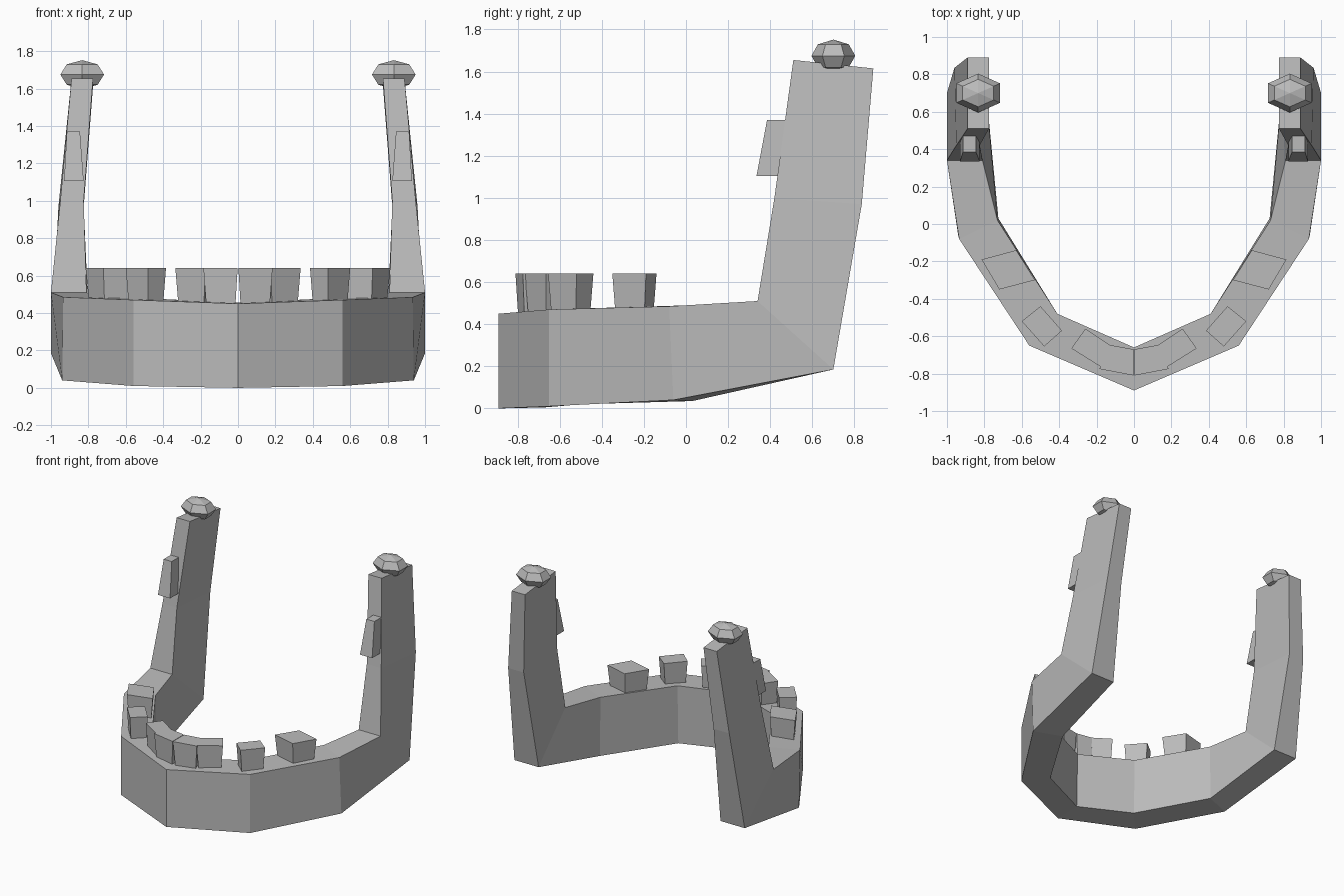
import bpy, bmesh, math
from mathutils import Vector

if "Cube" in bpy.data.objects:
    bpy.data.objects.remove(bpy.data.objects["Cube"])

bone = bpy.data.materials.new("bone grey")
bone.diffuse_color = (0.5, 0.5, 0.5, 1)
bone.use_nodes = True
bone.node_tree.nodes["Principled BSDF"].inputs["Base Color"].default_value = bone.diffuse_color


def add_object(name, bm):
    bmesh.ops.recalc_face_normals(bm, faces=bm.faces)
    mesh = bpy.data.meshes.new(name)
    bm.to_mesh(mesh)
    bm.free()
    mesh.materials.append(bone)
    obj = bpy.data.objects.new(name, mesh)
    bpy.context.collection.objects.link(obj)
    # Every part is paired left and right
    mirror = obj.modifiers.new("mirror", 'MIRROR')
    mirror.use_axis[0] = True
    mirror.use_clip = True
    return obj


def loft(name, sections, cap_start=True):
    bm = bmesh.new()
    rings = [[bm.verts.new(p) for p in s] for s in sections]
    for a, b in zip(rings, rings[1:]):
        n = len(a)
        for i in range(n):
            j = (i + 1) % n
            bm.faces.new((a[i], a[j], b[j], b[i]))
    if cap_start:
        bm.faces.new(rings[0])
    bm.faces.new(rings[-1])
    return add_object(name, bm)


# Jaw: outer top, inner top, inner bottom, outer bottom per section
loft("jaw_bone", [
    [(0, -0.89, 0.45), (0, -0.66, 0.455), (0, -0.67, 0.005), (0, -0.89, 0)],
    [(0.56, -0.65, 0.47), (0.41, -0.48, 0.475), (0.41, -0.49, 0.02), (0.56, -0.65, 0.01)],
    [(0.935, -0.08, 0.485), (0.73, 0.02, 0.49), (0.725, 0.03, 0.035), (0.94, -0.06, 0.04)],
    [(1.0, 0.34, 0.51), (0.81, 0.34, 0.51), (0.79, 0.70, 0.185), (1.0, 0.70, 0.185)],
    [(0.95, 0.42, 1.0), (0.825, 0.42, 1.0), (0.825, 0.835, 0.97), (0.96, 0.835, 0.97)],
    [(0.89, 0.51, 1.655), (0.775, 0.51, 1.655), (0.775, 0.89, 1.615), (0.89, 0.89, 1.615)],
], cap_start=False)


# Teeth: tapered blocks, wider at the biting surface
def tooth(name, outline, taper=0.85):
    pts = [Vector(p) for p in outline]
    mid = sum(pts, Vector((0, 0))) / len(pts)
    low = [mid + (p - mid) * taper for p in pts]
    loft(name, [[(p.x, p.y, 0.44) for p in low], [(p.x, p.y, 0.64) for p in pts]])


tooth("incisor", [(0.002, -0.81), (0.185, -0.775), (0.14, -0.645), (0.002, -0.67)])
tooth("canine", [(0.175, -0.765), (0.335, -0.665), (0.26, -0.56), (0.125, -0.65)])
tooth("premolar", [(0.48, -0.655), (0.60, -0.52), (0.50, -0.44), (0.385, -0.57)])
tooth("molar", [(0.72, -0.35), (0.815, -0.19), (0.63, -0.14), (0.53, -0.30)])

# Ridge on the front of each upright
loft("upright_ridge", [
    [(0.825, 0.335, 1.105), (0.93, 0.335, 1.105), (0.93, 0.45, 1.105), (0.825, 0.45, 1.105)],
    [(0.845, 0.385, 1.37), (0.915, 0.385, 1.37), (0.915, 0.49, 1.37), (0.845, 0.49, 1.37)],
])

# Six-sided joint knob on each upright
knob = bmesh.new()
bmesh.ops.create_uvsphere(knob, u_segments=6, v_segments=4, radius=1)
for v in knob.verts:
    v.co = Vector((0.833 + v.co.x * 0.135, 0.70 + v.co.y * 0.104, 1.675 + v.co.z * 0.077))
add_object("joint_knob", knob)
